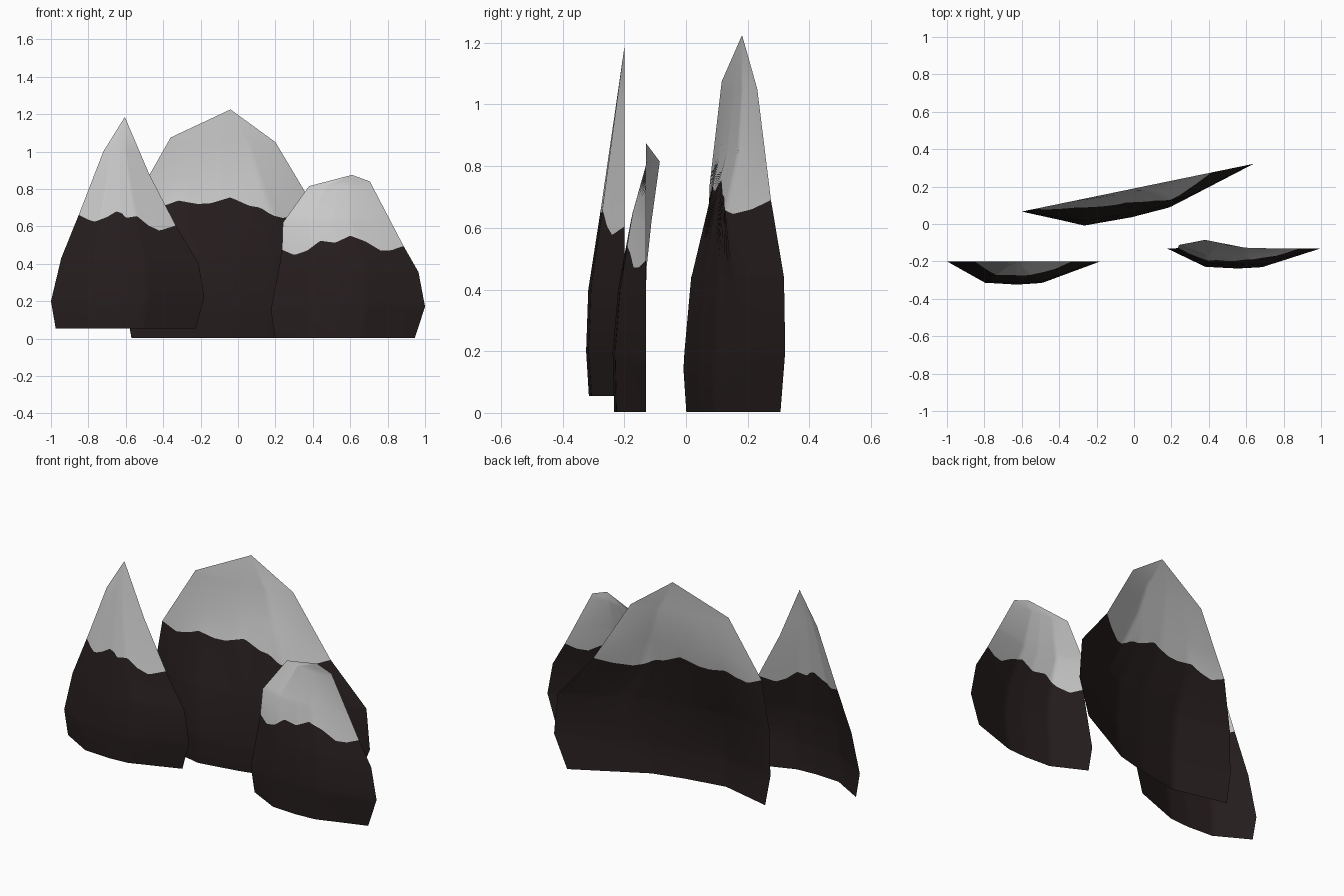
import bpy, bmesh

COLS = 48


def material(name, rgb):
    m = bpy.data.materials.new(name)
    m.diffuse_color = (*rgb, 1)
    return m


ROCK = material("dark_rock", (0.020, 0.013, 0.013))
SNOW = material("grey_snow", (0.60, 0.60, 0.60))


def interp(pts, t):
    """Piecewise linear lookup in a list of (t, value) pairs."""
    if t <= pts[0][0]:
        return pts[0][1]
    for (a, va), (b, vb) in zip(pts, pts[1:]):
        if t <= b:
            return va + (vb - va) * (t - a) / (b - a)
    return pts[-1][1]


def mountain(name, left, right, depth, base, low, high, snow):
    """Curved shell: left/right/depth are (z, value) profiles, low/high are
    cross-section bulges (u, value), base(x, z, u) is the y of the rear edge,
    snow is the wavy snow line as (x, z)."""
    lo, hi = min(z for _, z in snow), max(z for _, z in snow)
    levels = sorted({z for z, _ in left + right + depth})
    rock_z = [z for z in levels if z < lo - 0.02]
    snow_z = [z for z in levels if z > hi + 0.02]

    def x_at(u, z):
        a, b = interp(left, z), interp(right, z)
        return a + (b - a) * u

    def point(u, z):
        x = x_at(u, z)
        k = min(max((z - 0.4) / (lo - 0.4), 0), 1)
        bulge = interp(low, u) * (1 - k) + interp(high, u) * k
        return x, base(x, z, u) - interp(depth, z) * bulge, z

    def snow_height(u):
        z = (lo + hi) / 2
        for _ in range(8):
            z = interp(snow, x_at(u, z))
        return z

    bm = bmesh.new()
    grid = []
    for i in range(COLS + 1):
        u = i / COLS
        zs = rock_z + [snow_height(u)] + snow_z
        grid.append([bm.verts.new(point(u, z)) for z in zs])
    for a, b in zip(grid, grid[1:]):
        for j in range(len(a) - 1):
            f = bm.faces.new((a[j], b[j], b[j + 1], a[j + 1]))
            f.material_index = int(j >= len(rock_z))
            f.smooth = True
    # close the peak
    bmesh.ops.remove_doubles(bm, verts=bm.verts, dist=0.0005)
    me = bpy.data.meshes.new(name)
    bm.to_mesh(me)
    bm.free()
    me.materials.append(ROCK)
    me.materials.append(SNOW)
    ob = bpy.data.objects.new(name, me)
    bpy.context.collection.objects.link(ob)


ROUND = [(0, 0), (0.25, 0.92), (0.46, 1), (0.62, 0.93), (1, 0)]

# left front mountain, sharp peak
mountain(
    "left_mountain",
    [(0.055, -0.975), (0.2, -1), (0.43, -0.945), (0.665, -0.85), (1.0, -0.72), (1.185, -0.605)],
    [(0.055, -0.225), (0.22, -0.18), (0.4, -0.21), (0.6, -0.33), (0.88, -0.475), (1.185, -0.605)],
    [(0.055, 0.115), (0.2, 0.124), (0.4, 0.117), (0.6, 0.085), (1.185, 0)],
    lambda x, z, u: -0.2, ROUND, ROUND,
    [(-0.86, 0.665), (-0.8, 0.635), (-0.765, 0.625), (-0.7, 0.65), (-0.65, 0.68), (-0.62, 0.67),
     (-0.6, 0.645), (-0.54, 0.655), (-0.48, 0.605), (-0.42, 0.577), (-0.33, 0.605)])

# big rear mountain, turned slightly
mountain(
    "rear_mountain",
    [(0.003, -0.57), (0.18, -0.6), (0.45, -0.595), (0.74, -0.55), (1.075, -0.36), (1.225, -0.04)],
    [(0.003, 0.565), (0.2, 0.64), (0.44, 0.62), (0.69, 0.415), (1.05, 0.2), (1.225, -0.04)],
    [(0.003, 0.142), (0.14, 0.151), (0.44, 0.135), (0.68, 0.1), (0.85, 0.045), (1.05, 0.02), (1.225, 0)],
    lambda x, z, u: 0.19 + 0.206 * x,
    [(0, 0), (0.27, 0.95), (0.48, 1), (0.645, 0.93), (1, 0)],
    [(0, 0), (0.27, 0.5), (0.5, 0.85), (0.75, 1), (1, 0)],
    [(-0.55, 0.74), (-0.46, 0.7), (-0.38, 0.715), (-0.32, 0.738), (-0.22, 0.72), (-0.15, 0.722),
     (-0.04, 0.755), (0.06, 0.71), (0.12, 0.7), (0.18, 0.66), (0.24, 0.645), (0.33, 0.66), (0.415, 0.69)])

# low right mountain, its left shoulder leaning back
LEAN = [(0.45, 0), (0.62, 0.018), (0.815, 0.045), (0.875, 0)]
mountain(
    "right_mountain",
    [(0.003, 0.2), (0.15, 0.175), (0.46, 0.235), (0.62, 0.24), (0.815, 0.38), (0.875, 0.61)],
    [(0.003, 0.945), (0.17, 1.0), (0.355, 0.965), (0.495, 0.885), (0.84, 0.705), (0.875, 0.61)],
    [(0.003, 0.103), (0.2, 0.108), (0.4, 0.09), (0.5, 0.075), (0.65, 0.055), (0.875, 0)],
    lambda x, z, u: -0.13 + interp(LEAN, z) * (1 - u), ROUND, ROUND,
    [(0.235, 0.475), (0.3, 0.447), (0.37, 0.47), (0.44, 0.523), (0.52, 0.512), (0.6, 0.55),
     (0.68, 0.52), (0.76, 0.472), (0.82, 0.472), (0.885, 0.495)])
